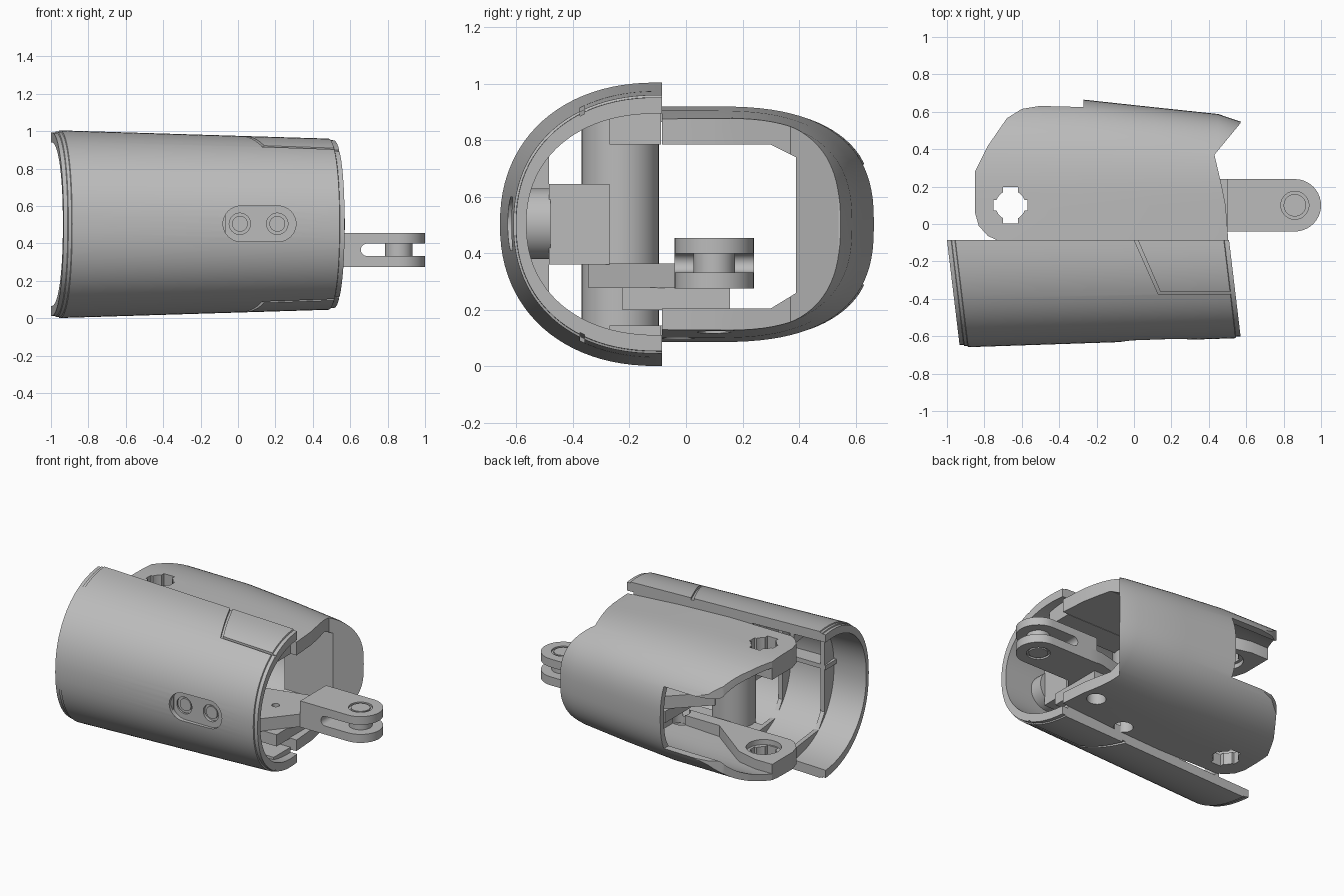
import bpy, bmesh, math

cube = bpy.data.objects.get("Cube")
if cube:
    bpy.data.objects.remove(cube, do_unlink=True)

grey = bpy.data.materials.new("plain grey")
grey.use_nodes = True
grey.diffuse_color = (0.5, 0.5, 0.5, 1)
grey.node_tree.nodes["Principled BSDF"].inputs["Base Color"].default_value = (0.5, 0.5, 0.5, 1)
MID = 0.503


def skin(name, rings):
    """Closed solid through matching rings of points."""
    bm = bmesh.new()
    loops = [[bm.verts.new(p) for p in ring] for ring in rings]
    for a, b in zip(loops, loops[1:]):
        for i in range(len(a)):
            j = (i + 1) % len(a)
            bm.faces.new((a[i], a[j], b[j], b[i]))
    bm.faces.new(loops[0])
    bm.faces.new(loops[-1])
    bmesh.ops.recalc_face_normals(bm, faces=bm.faces)
    mesh = bpy.data.meshes.new(name)
    bm.to_mesh(mesh)
    bm.free()
    mesh.materials.append(grey)
    obj = bpy.data.objects.new(name, mesh)
    bpy.context.collection.objects.link(obj)
    return obj


def prism(name, pts, lo, hi, axis="z"):
    place = {"x": lambda a, b, c: (c, a, b),
             "y": lambda a, b, c: (a, c, b),
             "z": lambda a, b, c: (a, b, c)}[axis]
    return skin(name, [[place(a, b, c) for a, b in pts] for c in (lo, hi)])


def box(name, x, y, z):
    return prism(name, [(x[0], y[0]), (x[1], y[0]), (x[1], y[1]), (x[0], y[1])], *z)


def stadium(a, b, v, r, steps=20):
    """Rounded bar outline from a to b; a circle when a equals b."""
    pts = []
    for centre, start in ((b, -90), (a, 90)):
        for i in range(steps + 1):
            if a == b and i == steps:
                continue
            t = math.radians(start + 180 * i / steps)
            pts.append((centre + r * math.cos(t), v + r * math.sin(t)))
    return pts


def rod(name, u, v, r, lo, hi, axis="z"):
    return prism(name, stadium(u, u, v, r), lo, hi, axis)


def half_tube(name, rows, side, y_curve, y_open, power, shear=0.0, steps=48):
    """Solid half tube along x; rows hold x, depth and half height."""
    rings = []
    for x, depth, half in rows:
        ring = [(y_open, half)]
        for i in range(steps + 1):
            t = math.pi * i / steps
            c = math.cos(t)
            y = y_curve + side * depth * max(math.sin(t), 0) ** (2 / power)
            ring.append((y, math.copysign(half * abs(c) ** (2 / power), c)))
        ring.append((y_open, -half))
        rings.append([(x + shear * abs(y + 0.085), y, MID + z) for y, z in ring])
    return skin(name, rings)


def combine(obj, tool, operation="DIFFERENCE"):
    mod = obj.modifiers.new("cut", "BOOLEAN")
    mod.operation = operation
    mod.solver = "EXACT"
    mod.object = tool
    bpy.context.view_layer.objects.active = obj
    bpy.ops.object.modifier_apply(modifier=mod.name)
    bpy.data.objects.remove(tool, do_unlink=True)
    return obj


def front_solid(name, rows, y_open=-0.085, side_wall=0.0):
    """Front half tube tapering to the right; rows hold x and inset."""
    full = []
    for x, inset in rows:
        t = (x + 1) / 1.5
        full.append((x, 0.56 - 0.05 * t - inset, 0.503 - 0.046 * t - inset - side_wall))
    return half_tube(name, full, -1, -0.1, y_open, 2.2, 0.12)


# Front shell with stepped rims at both ends
front = front_solid("front_shell", [(-1, 0.012), (-0.978, 0.012), (-0.975, 0.006), (-0.958, 0.006),
                                    (-0.955, 0), (0.48, 0), (0.483, 0.008), (0.508, 0.008)])
combine(front, front_solid("bore", [(-1.2, 0.045), (0.7, 0.045)], 0.1, 0.02))

# Panel seam on top and bottom
seam = prism("seam", [(-0.015, -0.05), (0.13, -0.375), (0.65, -0.375),
                      (0.65, -0.36), (0.14, -0.36), (0.005, -0.05)], -0.2, 1.2)
combine(seam, front_solid("core", [(-1.2, 0.014), (0.9, 0.014)], 0.1))
combine(front, seam)

# Screw recess and holes
combine(front, prism("recess", stadium(0.015, 0.215, 0.505, 0.095), -0.8, -0.595, "y"))
for x in (0.01, 0.21):
    combine(front, rod("hole", x, 0.505, 0.057, -0.8, -0.5, "y"))
    rod("screw", x, 0.505, 0.042, -0.585, -0.5, "y")
prism("screw_boss", stadium(0.0, 0.23, 0.505, 0.125), -0.57, -0.48, "y")
box("boss_block", (-0.25, 0.32), (-0.485, -0.27), (0.36, 0.645))

# Ribs inside the front shell
for x in (-0.76, -0.44, -0.16):
    rib = front_solid("ring_rib", [(x, 0.02), (x + 0.03, 0.02)])
    combine(rib, prism("opening", [(0.1, 0.145), (-0.41, 0.145), (-0.485, 0.235), (-0.485, 0.77),
                                   (-0.41, 0.865), (0.1, 0.865)], -2, 2, "x"))
box("long_rib", (-0.72, -0.37), (-0.6, -0.485), (0.525, 0.555))

# Rear shell cut to its side outline
rear = half_tube("rear_shell", [(-0.95, 0.585, 0.413), (-0.27, 0.565, 0.417), (0.1, 0.525, 0.402),
                                (0.45, 0.488, 0.378), (0.65, 0.42, 0.36)], 1, 0.1, -0.085, 2.6)
outline = [(-0.7, -0.1), (-0.78, -0.065), (-0.83, -0.01), (-0.85, 0.06), (-0.85, 0.28), (-0.78, 0.42),
           (-0.68, 0.565), (-0.6, 0.615), (-0.45, 0.64), (-0.27, 0.67), (0.6, 0.8), (0.57, 0.54),
           (0.43, 0.37), (0.47, 0.2), (0.49, 0.1), (0.505, -0.1)]
combine(rear, prism("outline", outline, -0.2, 1.2), "INTERSECT")

# Chamfered opening right through, leaving a thick frame at the right end
combine(rear, prism("passage", [(-0.4, 0.205), (0.3, 0.205), (0.39, 0.26), (0.39, 0.74),
                                (0.3, 0.785), (-0.4, 0.785)], -1.2, 0.8, "x"))

# Hollow behind the frame, leaving solid pads at the ears
hollow = half_tube("hollow", [(-1.1, 0.535, 0.37), (-0.27, 0.525, 0.375), (0.08, 0.485, 0.36)],
                   1, 0.1, 0.0, 2.6)
combine(hollow, prism("ear_pad", [(-1.2, -0.3), (-1.2, 0.28), (-0.72, 0.28), (-0.57, 0.24),
                                  (-0.2, -0.04), (-0.2, -0.3)], -0.2, 1.2))
combine(rear, hollow)
combine(rear, box("window", (-1.1, -0.27), (0.2, 0.9), (0.29, 0.715)))

# Keyed holes with a countersunk ring through both ears
combine(rear, rod("key_bore", -0.66, 0.1, 0.08, -0.2, 1.2))
combine(rear, box("key_slot", (-0.7, -0.62), (0.002, 0.198), (-0.2, 1.2)))
combine(rear, box("key_slot", (-0.75, -0.57), (0.072, 0.128), (-0.2, 1.2)))
for lo, hi in ((0.17, 0.3), (0.7, 0.815)):
    combine(rear, rod("ear_ring", -0.66, 0.1, 0.11, lo, hi))

# Holes in the underside
for x, y in ((0.06, -0.03), (0.39, 0.1)):
    combine(rear, rod("under_hole", x, y, 0.06, -0.1, 0.3))

# Rails and column joining the two shells
box("top_rail", (-0.42, 0.46), (-0.27, -0.088), (0.785, 0.925))
box("bottom_rail", (-0.42, 0.46), (-0.27, -0.088), (0.08, 0.145))
rod("column", -0.2, -0.233, 0.137, 0.1, 0.9)

# Lever plate and its base
plate = prism("lever_plate", [(-0.15, -0.345), (0.25, -0.345), (0.5, -0.04), (0.55, -0.04),
                              (0.55, 0.24), (0.46, 0.24), (0.1, 0.15), (-0.15, -0.1)], 0.278, 0.365)
combine(plate, rod("plate_hole", 0.3, -0.02, 0.025, 0.2, 0.5))
box("lever_base", (0.05, 0.45), (-0.225, 0.155), (0.2, 0.28))

# Forked lever with a pin
fork = prism("lever_fork", [(0.5, 0.24), (0.5, -0.04)] + stadium(0.86, 0.86, 0.1, 0.14)[:21], 0.275, 0.455)
combine(fork, prism("fork_slot", stadium(0.69, 1.3, 0.366, 0.033), -0.3, 0.5, "y"))
for lo, hi in ((0.2, 0.287), (0.443, 0.5)):
    combine(fork, rod("pin_seat", 0.86, 0.1, 0.075, lo, hi))
rod("lever_pin", 0.86, 0.1, 0.073, 0.29, 0.44)
rod("pin_cap", 0.86, 0.1, 0.06, 0.276, 0.454)

# Smooth curved faces, keep edges sharp
for obj in bpy.context.scene.objects:
    if obj.type == "MESH":
        bpy.ops.object.select_all(action="DESELECT")
        obj.select_set(True)
        bpy.context.view_layer.objects.active = obj
        bpy.ops.object.shade_smooth_by_angle(angle=math.radians(25))
